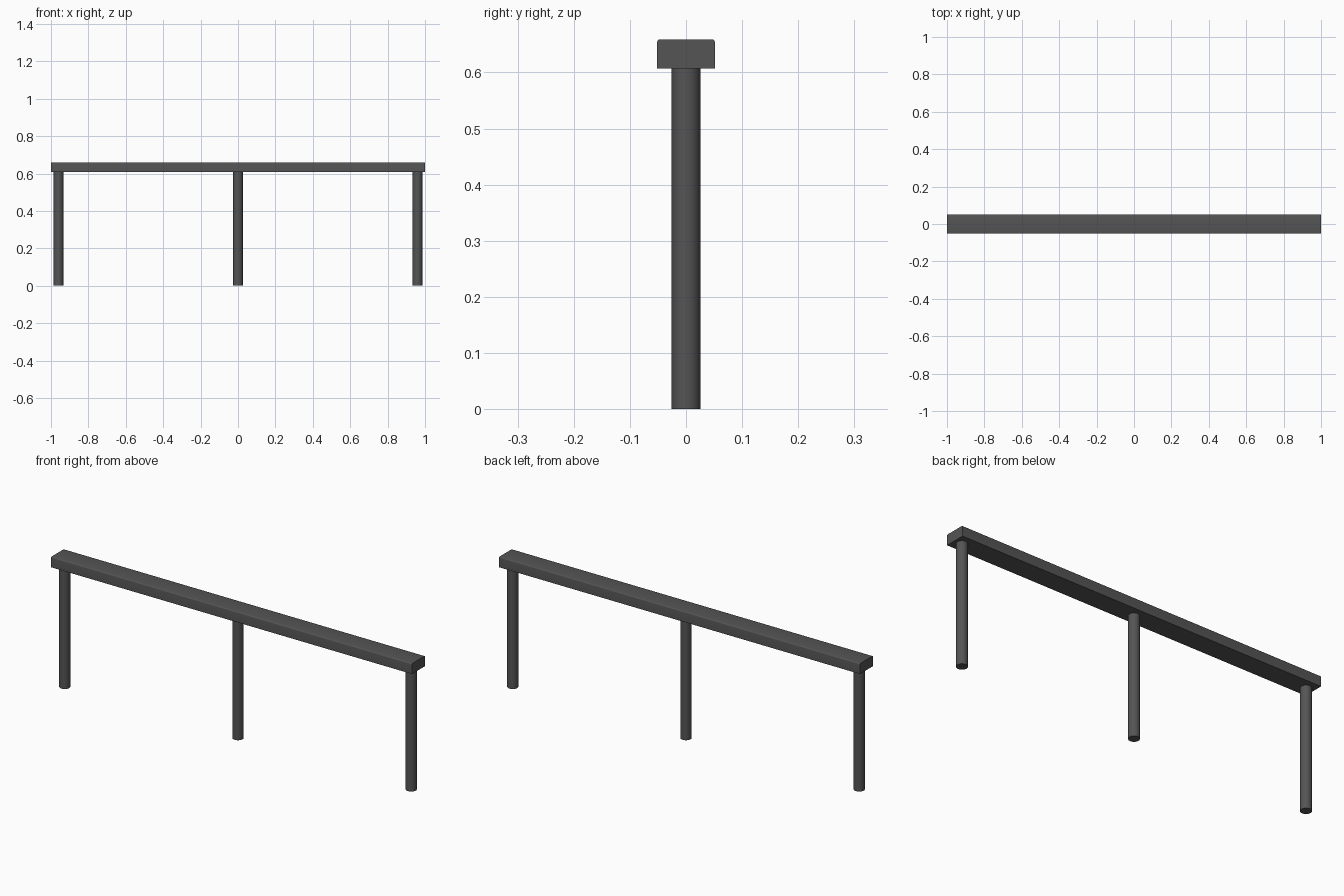
import bpy, bmesh
from math import sin, cos, pi

if "Cube" in bpy.data.objects:
    bpy.data.objects.remove(bpy.data.objects["Cube"])

HALF_W, Z0, Z1, R = 0.0515, 0.607, 0.659, 0.005
POST_R = 0.0257

dark = bpy.data.materials.new("dark_grey")
dark.diffuse_color = (0.09, 0.09, 0.09, 1)
dark.use_nodes = True
dark.node_tree.nodes["Principled BSDF"].inputs["Base Color"].default_value = dark.diffuse_color


def finish(obj):
    obj.data.materials.append(dark)
    bpy.ops.object.select_all(action='DESELECT')
    obj.select_set(True)
    bpy.context.view_layer.objects.active = obj
    bpy.ops.object.shade_smooth_by_angle(angle=pi / 6)


# Top beam: rectangular section with softened upper edges, extruded along x
def corner(cy, start):
    angles = [start + i * pi / 8 for i in range(5)]
    return [(cy + R * cos(a), Z1 - R + R * sin(a)) for a in angles]


section = [(-HALF_W, Z0), (HALF_W, Z0)]
section += corner(HALF_W - R, 0) + corner(-HALF_W + R, pi / 2)
bm = bmesh.new()
face = bm.faces.new([bm.verts.new((-1, y, z)) for y, z in section])
ext = bmesh.ops.extrude_face_region(bm, geom=[face], use_keep_orig=True)
new_verts = [g for g in ext["geom"] if isinstance(g, bmesh.types.BMVert)]
bmesh.ops.translate(bm, verts=new_verts, vec=(2, 0, 0))
bmesh.ops.recalc_face_normals(bm, faces=bm.faces)
mesh = bpy.data.meshes.new("top_beam")
bm.to_mesh(mesh)
bm.free()
beam = bpy.data.objects.new("top_beam", mesh)
bpy.context.collection.objects.link(beam)
finish(beam)

# Round posts
for name, x in (("left", -0.96), ("middle", 0), ("right", 0.96)):
    bpy.ops.mesh.primitive_cylinder_add(vertices=32, radius=POST_R, depth=Z0,
                                        location=(x, 0, Z0 / 2))
    post = bpy.context.object
    post.name = name + "_post"
    finish(post)
